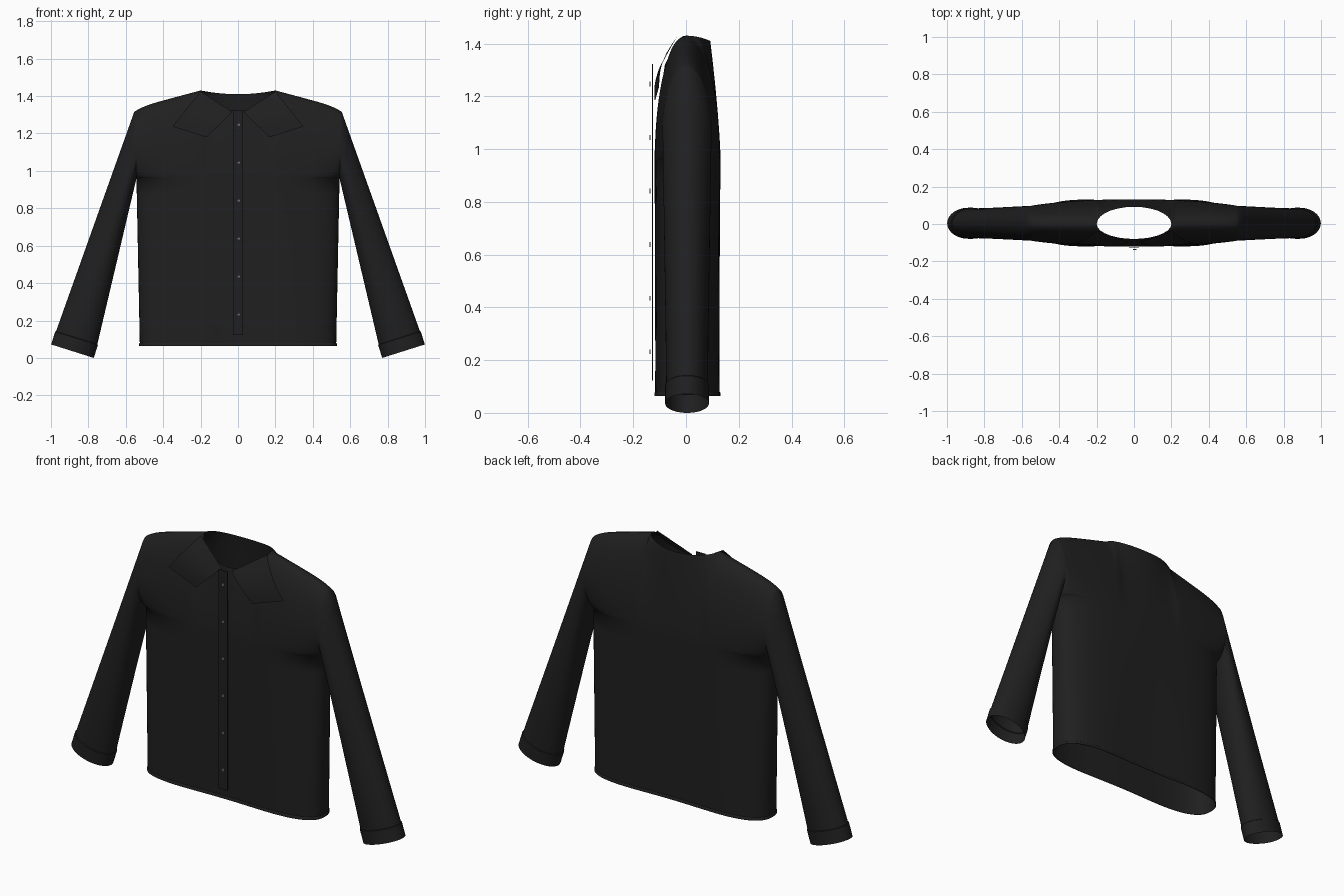
import bpy, bmesh
from math import sin, cos, pi, sqrt
from mathutils import Vector

if "Cube" in bpy.data.objects:
    bpy.data.objects.remove(bpy.data.objects["Cube"])

def material(name, g):
    m = bpy.data.materials.new(name)
    m.diffuse_color = (g, g, g, 1)
    m.use_nodes = True
    m.node_tree.nodes["Principled BSDF"].inputs["Base Color"].default_value = m.diffuse_color
    return m

CLOTH, BUTTON = material("dark_cloth", 0.014), material("button_grey", 0.15)
NECK, PIT, HEM = 0.2, 0.96, 0.07
COLS = [NECK * sin(pi / 2 * i / 7) for i in range(8)]
SIDE = [sin(pi / 2 * j / 16) for j in range(1, 17)]
R = 20          # rows above the armpit

def finish(name, bm, mat=CLOTH, mirror=False, angle=50):
    bmesh.ops.remove_doubles(bm, verts=bm.verts, dist=0.0005)
    bmesh.ops.recalc_face_normals(bm, faces=bm.faces)
    me = bpy.data.meshes.new(name)
    bm.to_mesh(me)
    bm.free()
    ob = bpy.data.objects.new(name, me)
    bpy.context.collection.objects.link(ob)
    me.materials.append(mat)
    bpy.ops.object.select_all(action='DESELECT')
    bpy.context.view_layer.objects.active = ob
    ob.select_set(True)
    bpy.ops.object.shade_smooth_by_angle(angle=angle * pi / 180)
    if mirror:
        ob.modifiers.new("mirror", 'MIRROR').merge_threshold = 0.001
    return ob

def grid(bm, rows, closed=False):
    vs = [[bm.verts.new(p) for p in r] for r in rows]
    for a, b in zip(vs, vs[1:]):
        n = len(a)
        for i in range(n if closed else n - 1):
            j = (i + 1) % n
            bm.faces.new((a[i], a[j], b[j], b[i]))

# Half thickness of the body; the hem is fuller towards the sides than the middle
def depth(x, side, z=PIT):
    chest = 1 - 0.17 * (x / 0.55) ** 2.5
    hem = 0.93 + 0.07 * sin(pi / 2 * min(1, x / 0.38)) ** 2
    t = max(0, min(1, (PIT - z) / (PIT - HEM)))
    return (0.12 if side < 0 else 0.131) * (chest * (1 - t) + hem * t)

def round_side(x, xm):
    return max(0, 1 - (x / xm) ** 5) ** 0.4

def columns(xm):
    return COLS + [NECK + (xm - NECK) * f for f in SIDE]

def low_row(z, side, grow=0):
    xm = 0.525 + 0.018 * (z - HEM) / (PIT - HEM)
    return [(x * (1 + grow * 2), side * (depth(x, side, z) + grow) * round_side(x, xm), z)
            for x in columns(xm)]

def top_z(x, side):
    if x <= NECK:
        q = max(0, 1 - (x / NECK) ** 2)
        return 1.43 - (0.11 * q ** 0.75 if side < 0 else 0.02 * q)
    u = (x - NECK) / 0.355
    return 1.43 - 0.095 * u - 0.02 * u ** 8

def high_row(k, side):
    s = (1 - cos(pi * k / R)) / 2
    xm = 0.543 + 0.012 * s
    row = []
    for x in columns(xm):
        w = 1 - (x / NECK) ** 2 if x < NECK else 0   # neck opening share
        w = sqrt(max(0, w))
        neck = (0.08 if side < 0 else 0.092) * w
        m = w * w * (3 - 2 * w)
        fall = m * (1 - s ** 1.4) + (1 - m) * sqrt(max(0, 1 - s ** 2))
        e = min(1, 2 * s)
        r = round_side(x, xm)
        r += (1 - r) * sqrt(1 - (1 - e) ** 2)
        y = neck + (depth(x, side) * r - neck) * fall
        row.append((x, side * y, PIT + (top_z(x, side) - PIT) * s))
    return row

# Cuff oval, 0 = wrist edge, positive = distance up the sleeve
def wrist(dist, grow=0):
    c = Vector((0.885 - 0.3 * dist, 0.004, 0.036 + 0.954 * dist))
    h = Vector((0.114, 0, 0.036)) * (1 + grow * 8)
    return [c - h * cos(pi * k / R) + Vector((0, -(0.083 + grow) * sin(pi * k / R), 0))
            for k in range(2 * R)]

# Shirt body with sleeves, one open shell
bm = bmesh.new()
arm = {}
for side in (-1, 1):
    rows = [low_row(HEM + (PIT - HEM) * i / 10, side) for i in range(10)]
    upper = [high_row(k, side) for k in range(R + 1)]
    arm[side] = [Vector(r[-1]) for r in upper]
    grid(bm, rows + upper)
armhole = arm[-1] + arm[1][R - 1:0:-1]
end = wrist(0.075, -0.004)
grid(bm, [[a.lerp(b, t / 12) for a, b in zip(armhole, end)] for t in range(13)], True)
finish("shirt_body", bm, mirror=True, angle=75)

# Hem band
bm = bmesh.new()
for side in (-1, 1):
    grid(bm, [low_row(z, side, g) for z, g in
              ((0.08, 0), (0.077, 0.003), (0.064, 0.003), (0.064, 0))])
finish("hem_band", bm, mirror=True)

# Turned cuffs
bm = bmesh.new()
grid(bm, [wrist(d, g) for d, g in ((0.075, -0.004), (0.072, 0.0), (0.05, 0.0),
                                   (0.025, 0.0), (0.0, 0.0))], True)
finish("cuffs", bm, mirror=True, angle=40)

# Pointed collar flaps
bm = bmesh.new()
a, b = Vector((0.2, -0.035, 1.425)), Vector((0.03, -0.098, 1.315))
c, d = Vector((0.35, -0.102, 1.237)), Vector((0.168, -0.118, 1.18))
N = 6
rows = []
for i in range(N + 1):
    t = i / N
    row = []
    for j in range(N + 1):
        u = j / N
        p = a.lerp(b, t).lerp(c.lerp(d, t), u)
        p.y -= 0.02 * sin(pi * u) * (1 - 0.5 * t)
        row.append(p)
    rows.append(row)
grid(bm, rows)
finish("collar_flaps", bm, mirror=True)

# Button placket
bm = bmesh.new()
bmesh.ops.create_cube(bm, size=1)
for v in bm.verts:
    v.co = (v.co.x * 0.054, -0.127 + v.co.y * 0.004, 0.722 + v.co.z * 1.2)
finish("placket", bm, angle=30)

# Buttons
bm = bmesh.new()
for i in range(6):
    g = bmesh.ops.create_cone(bm, cap_ends=True, segments=16, radius1=0.009,
                              radius2=0.009, depth=0.004)
    for v in g["verts"]:
        x, y, z = v.co
        v.co = (x + 0.004, -0.136 + z, 1.247 - 0.203 * i + y)
finish("buttons", bm, BUTTON, angle=30)
